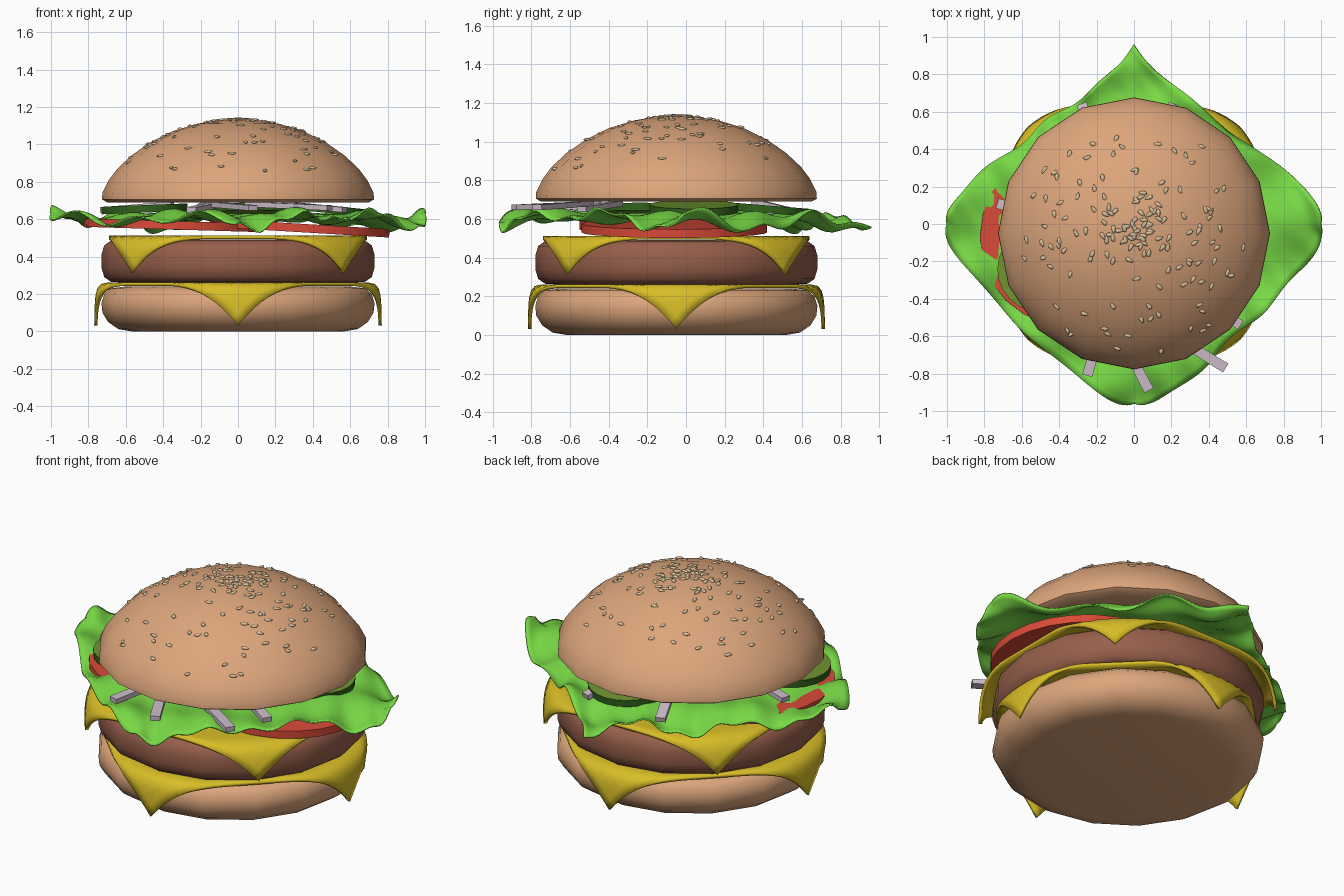
import bpy, bmesh, math, random
from mathutils import Vector, Matrix
from mathutils.bvhtree import BVHTree

random.seed(7)
cube = bpy.data.objects.get("Cube")
if cube:
    bpy.data.objects.remove(cube, do_unlink=True)

CY = -0.05  # centre of the stack in y


def material(name, rgb):
    m = bpy.data.materials.new(name)
    m.use_nodes = True
    m.diffuse_color = (*rgb, 1)
    m.node_tree.nodes["Principled BSDF"].inputs["Base Color"].default_value = (*rgb, 1)
    return m


BUN = material("toasted bun", (0.72, 0.38, 0.2))
MEAT = material("meat brown", (0.31, 0.115, 0.07))
CHEESE = material("cheese yellow", (0.69, 0.51, 0.02))
LETTUCE = material("lettuce green", (0.19, 0.7, 0.06))
TOMATO = material("tomato red", (0.7, 0.07, 0.04))
PICKLE = material("pickle flesh", (0.16, 0.3, 0.03))
RIND = material("pickle rind", (0.03, 0.12, 0.012))
ONION = material("onion lilac", (0.6, 0.5, 0.58))
SEED = material("sesame cream", (0.68, 0.52, 0.32))


def finish(name, bm, mats, angle=50):
    bmesh.ops.recalc_face_normals(bm, faces=bm.faces)
    me = bpy.data.meshes.new(name)
    bm.to_mesh(me)
    bm.free()
    for m in mats:
        me.materials.append(m)
    me.polygons.foreach_set("use_smooth", [True] * len(me.polygons))
    me.set_sharp_from_angle(angle=math.radians(angle))
    ob = bpy.data.objects.new(name, me)
    bpy.context.collection.objects.link(ob)
    return ob


def lathe(profile, sides=16):
    """Closed turned solid; profile is (radius, z) from bottom to top."""
    bm = bmesh.new()
    rings = []
    for r, z in profile:
        rings.append([bm.verts.new((r * math.cos(i * math.tau / sides),
                                    CY + r * math.sin(i * math.tau / sides), z))
                      for i in range(sides)])
    for a, b in zip(rings, rings[1:]):
        for i in range(sides):
            j = (i + 1) % sides
            bm.faces.new((a[i], a[j], b[j], b[i]))
    bm.faces.new(rings[0][::-1])
    bm.faces.new(rings[-1])
    return bm


def sheet(name, mat, cells, shape, thickness):
    """Thin square sheet; shape maps u, v in -1..1 to a point."""
    bm = bmesh.new()
    bmesh.ops.create_grid(bm, x_segments=cells, y_segments=cells, size=1)
    for v in bm.verts:
        v.co = shape(v.co.x, v.co.y)
    ob = finish(name, bm, [mat], 70)
    mod = ob.modifiers.new("thickness", "SOLIDIFY")
    mod.thickness = thickness
    mod.offset = 0
    return ob


def disc(name, mats, centre, radius, depth, tilt_x, tilt_y, sides=24):
    bm = bmesh.new()
    bmesh.ops.create_cone(bm, cap_ends=True, segments=sides, radius1=radius,
                          radius2=radius, depth=depth)
    for f in bm.faces:
        if abs(f.normal.z) < 0.5:
            f.material_index = len(mats) - 1
    bm.transform(Matrix.Translation(centre) @ Matrix.Rotation(tilt_y, 4, "Y")
                 @ Matrix.Rotation(tilt_x, 4, "X"))
    return finish(name, bm, mats)


# Buns and patty
finish("bottom_bun", lathe([(0.57, 0), (0.64, 0.012), (0.695, 0.05), (0.725, 0.1),
                            (0.73, 0.15), (0.715, 0.2), (0.68, 0.23), (0.6, 0.24)]), [BUN])
finish("patty", lathe([(0.6, 0.26), (0.68, 0.265), (0.715, 0.29), (0.73, 0.34),
                       (0.73, 0.41), (0.715, 0.46), (0.68, 0.485), (0.6, 0.49)]), [MEAT])
top = lathe([(0.6, 0.69), (0.7, 0.69), (0.727, 0.705), (0.725, 0.74), (0.69, 0.81),
             (0.645, 0.87), (0.57, 0.94), (0.47, 1.01), (0.35, 1.07), (0.22, 1.11),
             (0.1, 1.13), (0.02, 1.135)])
surface = BVHTree.FromBMesh(top)
finish("top_bun", top, [BUN])


# Cheese slices draped over the rims
def cheese(name, z, turn, flare):
    rim = 0.71

    def drape(u, v):
        p = Matrix.Rotation(turn, 2) @ Vector((u * 0.69, v * 0.69))
        r = p.length
        over = max(0, r - rim)
        out = flare * (1 - math.exp(-over / flare))
        if over > 0:
            p *= (rim + out) / r
        return Vector((p.x, CY + p.y, z - over + 0.9 * out))
    return sheet(name, CHEESE, 28, drape, 0.018)


cheese("lower_cheese", 0.252, math.pi / 4, 0.05)
cheese("upper_cheese", 0.503, 0, 0.09)

# Tomato slices
disc("tomato_left", [TOMATO], (0.33, -0.06, 0.553), 0.48, 0.045, 0, 0.06)
disc("tomato_right", [TOMATO], (-0.345, -0.07, 0.567), 0.48, 0.045, 0, 0.03)


# Lettuce leaf with a ruffled edge
def ruffle(u, v):
    x, y = (u - v) / 2, (u + v) / 2
    edge = max(abs(u), abs(v))
    tip = min(abs(u), abs(v))
    swell = (0.17 - 0.25 * max(0, y)) * (1 - tip ** 4) * edge
    swell += 0.025 * math.sin(17 * x + 5 * y) * (1 - tip)
    amp = 0.008 + 0.045 * edge ** 3
    z = 0.617 - 0.035 * max(0, y) * edge - 0.015 * edge ** 4
    z += amp * (0.6 * math.sin(13 * x + 4 * y + 1) + 0.5 * math.sin(15 * y - 7 * x)
                + 0.3 * math.sin(27 * x + 19 * y))
    return Vector((x * (1 + swell), y * 0.96 * (1 + swell), z))


sheet("lettuce", LETTUCE, 56, ruffle, 0.008)

# Pickle slices
for name, spot, tx, ty in (("pickle_left", (0.46, 0.04, 0.655), 0, 0.1),
                           ("pickle_right", (-0.5, -0.24, 0.655), 0, -0.04),
                           ("pickle_back", (0.07, 0.42, 0.65), -0.08, 0)):
    disc(name, [PICKLE, RIND], spot, 0.23, 0.04, tx, ty)


# Onion sticks, each from an inner to an outer end
def onion(i, inner, outer):
    a, b = Vector(inner), Vector(outer)
    bm = bmesh.new()
    bmesh.ops.create_cube(bm, size=1)
    bm.transform(Matrix.Translation((a + b) / 2)
                 @ (b - a).to_track_quat("Y", "Z").to_matrix().to_4x4()
                 @ Matrix.Diagonal((0.055, (b - a).length, 0.028, 1)))
    finish(f"onion_stick_{i}", bm, [ONION], 30)


ends = [((-0.12, -0.35, 0.675), (-0.25, -0.81, 0.65)),
        ((-0.15, -0.45, 0.68), (0.08, -0.89, 0.66)),
        ((0.05, -0.5, 0.68), (0.49, -0.77, 0.66)),
        ((0.25, -0.35, 0.68), (0.57, -0.54, 0.65)),
        ((-0.35, 0.0, 0.68), (-0.73, 0.11, 0.65)),
        ((-0.16, 0.35, 0.685), (-0.28, 0.64, 0.61)),
        ((0.1, 0.35, 0.69), (0.21, 0.64, 0.62))]
for i, (inner, outer) in enumerate(ends):
    onion(i + 1, inner, outer)

# Sesame seeds scattered over the crown
seeds = bmesh.new()
for _ in range(150):
    r, a = 0.62 * random.random() ** 0.9, random.uniform(0, math.tau)
    start = Vector((r * math.cos(a), CY - 0.03 + r * math.sin(a), 2))
    hit, normal, _, _ = surface.ray_cast(start, Vector((0, 0, -1)))
    if hit is None:
        continue
    if normal.z < 0:
        normal = -normal
    place = (Matrix.Translation(hit + normal * 0.004)
             @ normal.to_track_quat("Z", "Y").to_matrix().to_4x4()
             @ Matrix.Rotation(random.uniform(0, math.tau), 4, "Z")
             @ Matrix.Diagonal((0.011, 0.023, 0.008, 1)))
    ball = bmesh.ops.create_icosphere(seeds, subdivisions=2, radius=1)["verts"]
    for v in ball:
        v.co.x *= 1 - 0.45 * v.co.y  # teardrop taper
        v.co = place @ v.co
finish("sesame_seeds", seeds, [SEED], 80)
